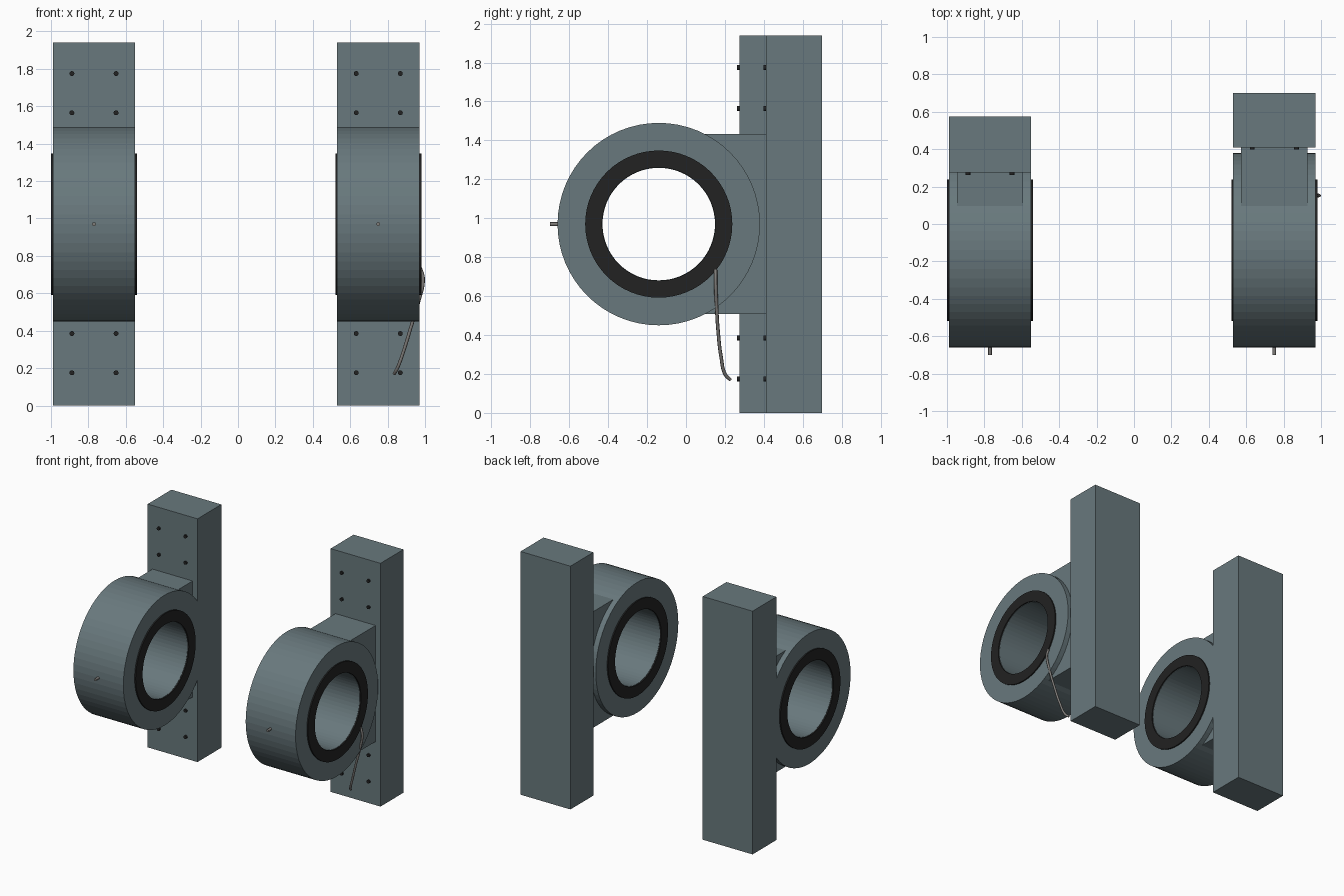
import bpy, bmesh, math
from mathutils import Vector

if "Cube" in bpy.data.objects:
    bpy.data.objects.remove(bpy.data.objects["Cube"])

CY, CZ = -0.14, 0.97      # bearing axis (runs along x)
SEG = 64


def material(name, rgb):
    m = bpy.data.materials.new(name)
    m.diffuse_color = (*rgb, 1)
    m.use_nodes = True
    m.node_tree.nodes["Principled BSDF"].inputs["Base Color"].default_value = m.diffuse_color
    return m


STEEL = material("blue_grey_steel", (0.14, 0.19, 0.205))
RUBBER = material("black_rubber", (0.016, 0.016, 0.016))
METAL = material("warm_grey_metal", (0.21, 0.2, 0.19))


def finish(bm, name, mat):
    bmesh.ops.recalc_face_normals(bm, faces=bm.faces)
    me = bpy.data.meshes.new(name)
    bm.to_mesh(me)
    bm.free()
    me.materials.append(mat)
    ob = bpy.data.objects.new(name, me)
    bpy.context.collection.objects.link(ob)
    return ob


def box(name, lo, hi, mat):
    bm = bmesh.new()
    bmesh.ops.create_cube(bm, size=1)
    lo, hi = Vector(lo), Vector(hi)
    for v in bm.verts:
        v.co = (lo + hi) / 2 + v.co * (hi - lo)
    return finish(bm, name, mat)


def tube(name, x0, x1, r_in, r_out, mat):
    """Hollow cylinder round the bearing axis."""
    bm = bmesh.new()
    rows = []
    for i in range(SEG):
        a = 2 * math.pi * i / SEG
        rows.append([bm.verts.new((x, CY + r * math.cos(a), CZ + r * math.sin(a)))
                     for x, r in ((x0, r_in), (x0, r_out), (x1, r_out), (x1, r_in))])
    for i in range(SEG):
        p, q = rows[i], rows[(i + 1) % SEG]
        for k in range(4):
            n = (k + 1) % 4
            bm.faces.new((p[k], p[n], q[n], q[k]))
    return finish(bm, name, mat)


def neck(name, x0, x1, y_back, mat):
    """Block between ring and post, its front hollowed to follow the ring."""
    h, r = 0.463, 0.49
    a0 = math.asin(h / r)
    n = 24
    bm = bmesh.new()
    rows = []
    for i in range(n + 1):
        a = -a0 + 2 * a0 * i / n
        y, z = CY + r * math.cos(a), CZ + r * math.sin(a)
        rows.append([bm.verts.new(c) for c in
                     ((x0, y, z), (x1, y, z), (x1, y_back, z), (x0, y_back, z))])
    for p, q in zip(rows, rows[1:]):
        for k in range(4):
            m = (k + 1) % 4
            bm.faces.new((p[k], p[m], q[m], q[k]))
    bm.faces.new(rows[0])
    bm.faces.new(rows[-1])
    return finish(bm, name, mat)


def rod_y(name, x, z, y0, y1, r, mat):
    bm = bmesh.new()
    bmesh.ops.create_cone(bm, cap_ends=True, segments=16, radius1=r, radius2=r, depth=y1 - y0)
    for v in bm.verts:
        v.co = Vector((x + v.co.x, (y0 + y1) / 2 + v.co.z, z + v.co.y))
    return finish(bm, name, mat)


def mount(side, xc, y_front, y_back):
    # square post against the wall
    box(side + "_post", (xc - 0.22, y_front, 0), (xc + 0.22, y_back, 1.94), STEEL)
    # bearing housing, bushing and neck
    tube(side + "_housing_ring", xc - 0.22, xc + 0.22, 0.289, 0.52, STEEL)
    tube(side + "_bushing", xc - 0.23, xc + 0.23, 0.291, 0.378, RUBBER)
    neck(side + "_neck", xc - 0.177, xc + 0.177, max(y_front + 0.01, 0.39), STEEL)
    # bolts on the post and pin on the ring
    for dx in (-0.118, 0.118):
        for z in (0.175, 0.385, 1.565, 1.775):
            rod_y(side + "_bolt", xc + dx, z, y_front - 0.013, y_front + 0.01, 0.013, RUBBER)
    rod_y(side + "_pin", xc, CZ, -0.70, -0.64, 0.01, METAL)


mount("left", -0.77, 0.275, 0.575)
mount("right", 0.75, 0.41, 0.70)

# hanging cable on the right bearing
cu = bpy.data.curves.new("cable", 'CURVE')
cu.dimensions = '3D'
cu.bevel_depth = 0.009
cu.bevel_resolution = 2
cu.use_fill_caps = True
pts = [(0.975, 0.152, 0.735), (0.99, 0.152, 0.68), (0.964, 0.157, 0.55), (0.925, 0.165, 0.42),
       (0.885, 0.18, 0.29), (0.85, 0.203, 0.195), (0.835, 0.228, 0.17)]
sp = cu.splines.new('BEZIER')
sp.bezier_points.add(len(pts) - 1)
for b, p in zip(sp.bezier_points, pts):
    b.co = p
    b.handle_left_type = b.handle_right_type = 'AUTO'
cable = bpy.data.objects.new("cable", cu)
cu.materials.append(METAL)
bpy.context.collection.objects.link(cable)
